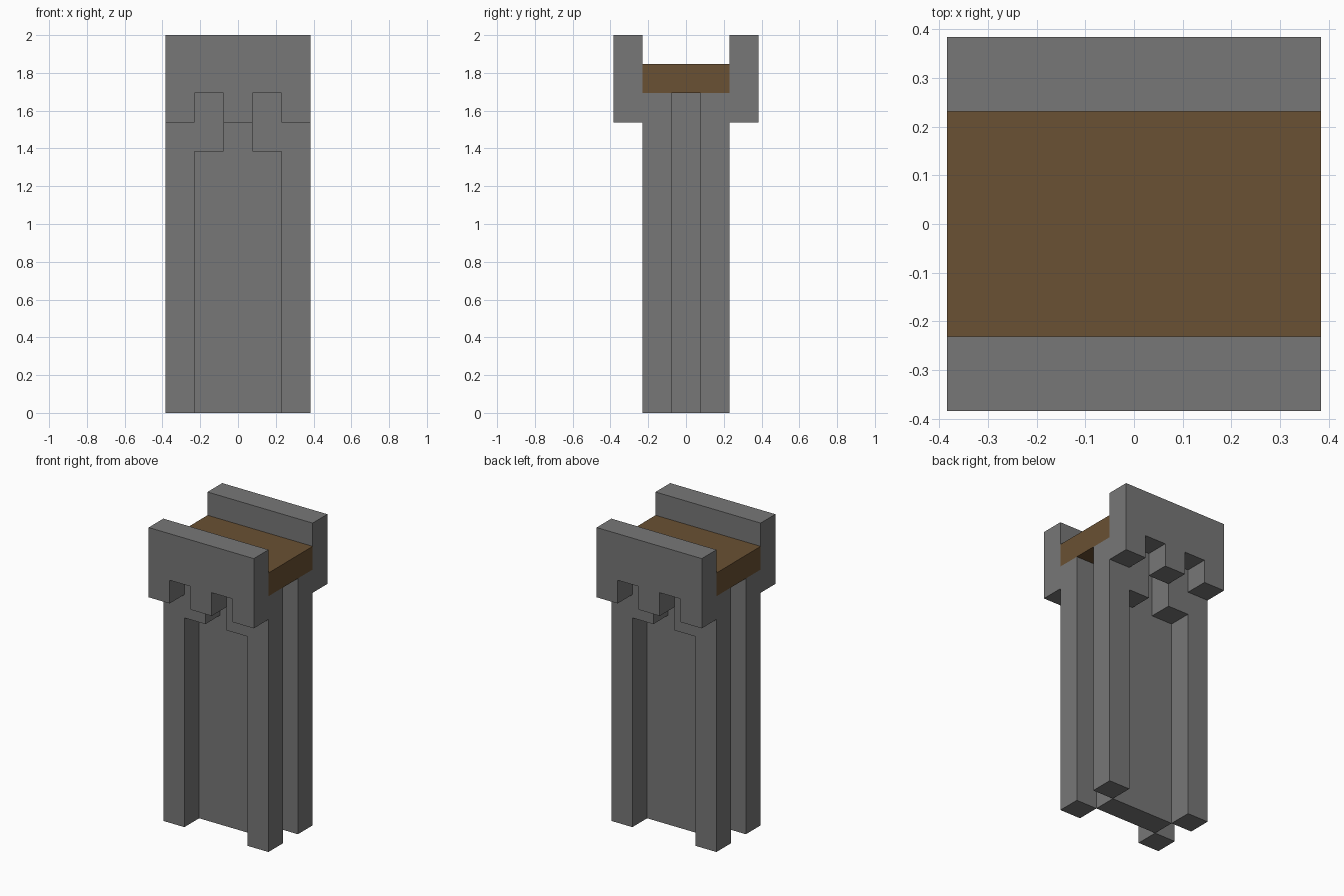
import bpy
import bmesh

U = 2 / 13  # one block of the tower

cube = bpy.data.objects.get("Cube")
if cube:
    bpy.data.objects.remove(cube, do_unlink=True)


def material(name, rgb):
    mat = bpy.data.materials.new(name)
    mat.use_nodes = True
    mat.diffuse_color = (*rgb, 1)
    mat.node_tree.nodes["Principled BSDF"].inputs["Base Color"].default_value = (*rgb, 1)
    return mat


stone = material("grey stone", (0.185, 0.185, 0.185))
wood = material("brown wood", (0.144, 0.082, 0.033))


def slab(name, profile, y0, y1, mat):
    """Extrude an x-z outline, given in blocks, from y0 to y1."""
    bm = bmesh.new()
    face = bm.faces.new([bm.verts.new((x * U, y0 * U, z * U)) for x, z in profile])
    out = bmesh.ops.extrude_face_region(bm, geom=[face])
    moved = [v for v in out["geom"] if isinstance(v, bmesh.types.BMVert)]
    bmesh.ops.translate(bm, vec=(0, (y1 - y0) * U, 0), verts=moved)
    bmesh.ops.recalc_face_normals(bm, faces=bm.faces)
    mesh = bpy.data.meshes.new(name)
    bm.to_mesh(mesh)
    bm.free()
    mesh.materials.append(mat)
    obj = bpy.data.objects.new(name, mesh)
    bpy.context.collection.objects.link(obj)


def rect(x, z0, z1):
    return [(-x, z0), (x, z0), (x, z1), (-x, z1)]


# Central wall and wooden deck
slab("core_wall", rect(1.5, 0, 11), -0.5, 0.5, stone)
slab("wooden_deck", rect(2.5, 11, 12), -1.5, 1.5, wood)

# Half outline of the toothed parapet, mirrored to the other half
half = [(0.5, 10), (0.5, 11), (1.5, 11), (1.5, 10), (2.5, 10), (2.5, 13)]
parapet = half + [(-x, z) for x, z in reversed(half)]

# Corner pillar with a bracket reaching inwards at the top
pillar = [(1.5, 0), (2.5, 0), (2.5, 11), (0.5, 11), (0.5, 9), (1.5, 9)]

for side, sy in (("front", -1), ("back", 1)):
    slab(side + "_parapet", parapet, sy * 1.5, sy * 2.5, stone)
    for hand, sx in (("left", 1), ("right", -1)):
        outline = [(sx * x, z) for x, z in pillar]
        slab(f"{side}_{hand}_pillar", outline, sy * 0.5, sy * 1.5, stone)
